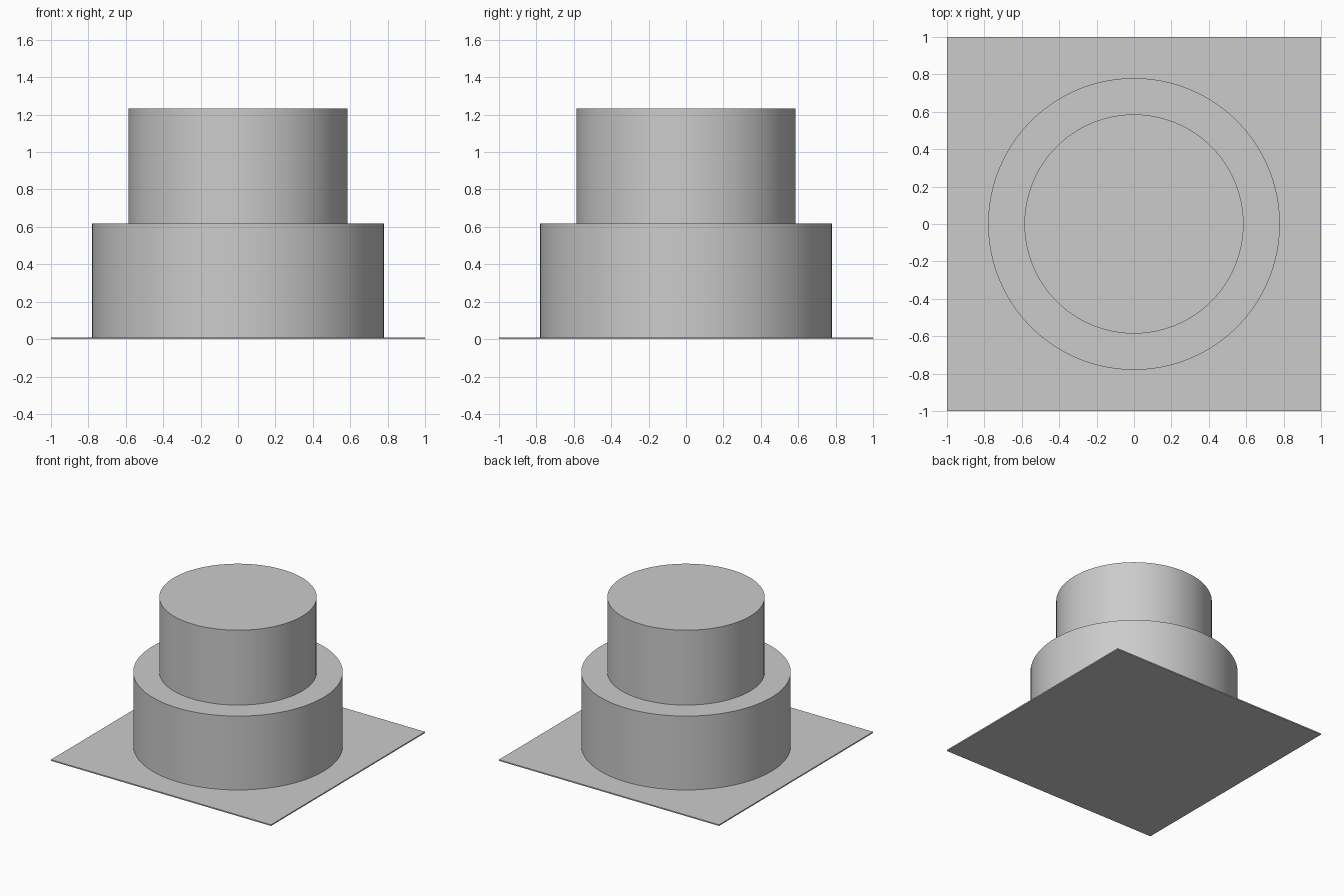
import bpy

if "Cube" in bpy.data.objects:
    bpy.data.objects.remove(bpy.data.objects["Cube"])


def add_tier(name, radius, bottom, top):
    """Solid round tier between two heights."""
    bpy.ops.mesh.primitive_cylinder_add(
        vertices=96, radius=radius, depth=top - bottom,
        location=(0, 0, (bottom + top) / 2))
    tier = bpy.context.object
    tier.name = name
    bpy.ops.object.shade_smooth_by_angle()


PLATE_TOP = 0.01
STEP = 0.617
TOP = 1.232

# Thin square base plate
bpy.ops.mesh.primitive_cube_add(size=1, location=(0, 0, PLATE_TOP / 2))
plate = bpy.context.object
plate.name = "base_plate"
plate.scale = (2, 2, PLATE_TOP)
bpy.ops.object.transform_apply(location=False, rotation=False, scale=True)

# Two stacked round tiers
add_tier("lower_tier", 0.78, PLATE_TOP, STEP)
add_tier("upper_tier", 0.586, STEP, TOP)
